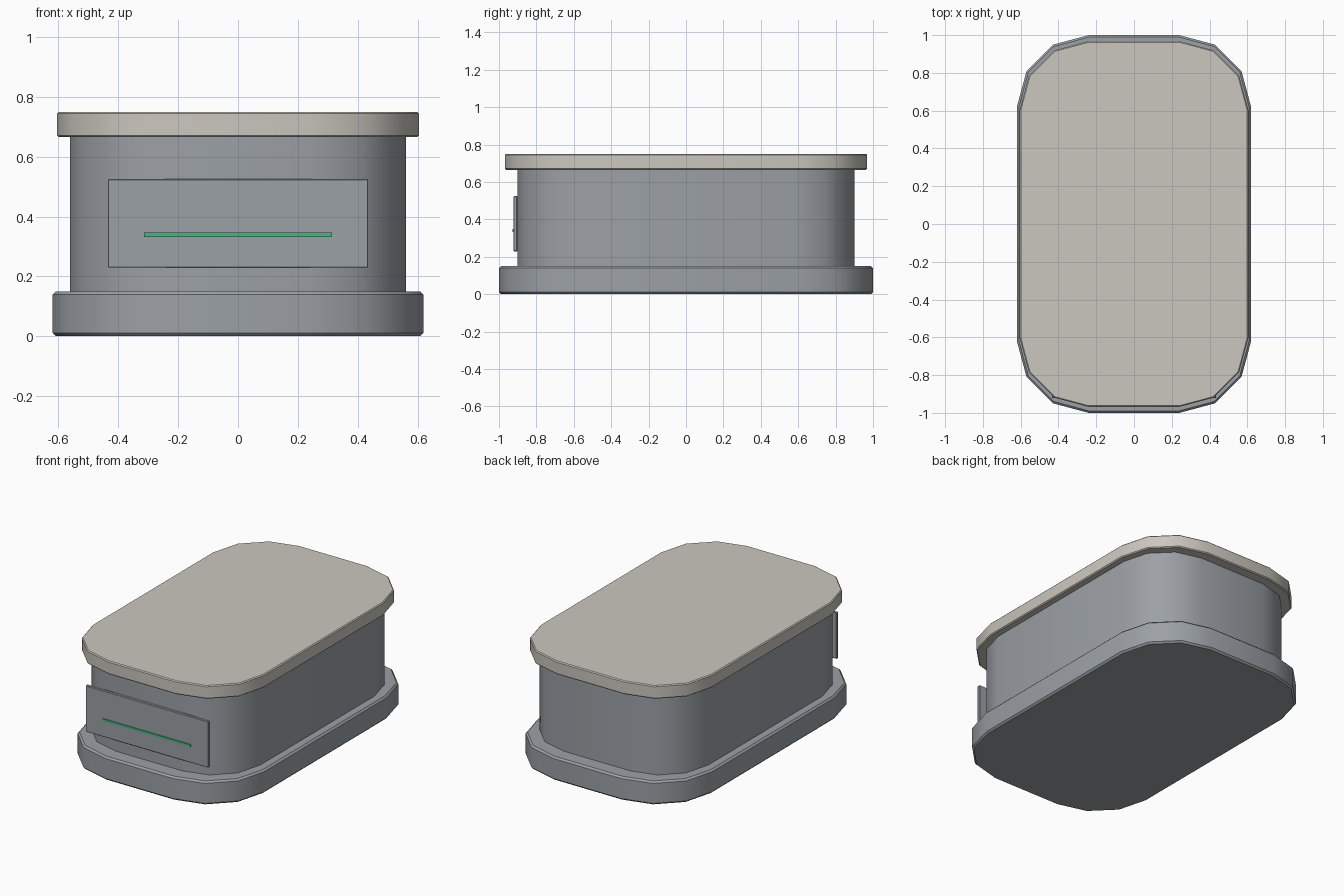
import bpy, bmesh, math

if "Cube" in bpy.data.objects:
    bpy.data.objects.remove(bpy.data.objects["Cube"])


def material(name, rgb):
    m = bpy.data.materials.new(name)
    m.diffuse_color = (*rgb, 1)
    m.use_nodes = True
    m.node_tree.nodes["Principled BSDF"].inputs["Base Color"].default_value = m.diffuse_color
    return m


GREY = material("cool grey", (0.33, 0.355, 0.38))
CREAM = material("warm light grey", (0.60, 0.57, 0.52))
GREEN = material("green", (0.07, 0.46, 0.22))


def outline(hx, hy, r, seg=3):
    """Rounded rectangle with a few straight segments per corner."""
    pts = []
    for i, (sx, sy) in enumerate([(1, 1), (-1, 1), (-1, -1), (1, -1)]):
        for k in range(seg + 1):
            a = math.pi / 2 * (i + k / seg)
            pts.append((sx * (hx - r) + r * math.cos(a),
                        sy * (hy - r) + r * math.sin(a)))
    return pts


def rounded_slab(name, hx, hy, r, z0, z1, bevel, mat):
    """Stack of outlines, chamfered at top and bottom, with end caps."""
    if bevel:
        levels = [(z0, bevel), (z0 + bevel, 0), (z1 - bevel, 0), (z1, bevel)]
    else:
        levels = [(z0, 0), (z1, 0)]
    bm = bmesh.new()
    rings = [[bm.verts.new((x, y, z)) for x, y in outline(hx - d, hy - d, r - d)]
             for z, d in levels]
    n = len(rings[0])
    for a, b in zip(rings, rings[1:]):
        for i in range(n):
            j = (i + 1) % n
            bm.faces.new((a[i], a[j], b[j], b[i]))
    bm.faces.new(rings[0][::-1])
    bm.faces.new(rings[-1])
    finish(name, bm, mat, True)


def box(name, lo, hi, bevel, mat):
    bm = bmesh.new()
    bmesh.ops.create_cube(bm, size=1)
    for v in bm.verts:
        v.co = [lo[i] + (v.co[i] + 0.5) * (hi[i] - lo[i]) for i in range(3)]
    if bevel:
        bmesh.ops.bevel(bm, geom=bm.edges[:], offset=bevel, segments=1, affect='EDGES')
    finish(name, bm, mat, False)


def finish(name, bm, mat, smooth):
    bmesh.ops.recalc_face_normals(bm, faces=bm.faces[:])
    me = bpy.data.meshes.new(name)
    bm.to_mesh(me)
    bm.free()
    me.materials.append(mat)
    ob = bpy.data.objects.new(name, me)
    bpy.context.collection.objects.link(ob)
    if smooth:
        bpy.ops.object.select_all(action='DESELECT')
        ob.select_set(True)
        bpy.context.view_layer.objects.active = ob
        bpy.ops.object.shade_smooth_by_angle(angle=math.radians(40))


# Main stacked parts
rounded_slab("base", 0.62, 1.0, 0.38, 0.0, 0.15, 0.011, GREY)
rounded_slab("body", 0.562, 0.902, 0.325, 0.15, 0.665, 0, GREY)
rounded_slab("lid", 0.605, 0.968, 0.365, 0.665, 0.75, 0.006, CREAM)

# Front panel and its light strip
box("front_panel", (-0.435, -0.922, 0.229), (0.435, -0.902, 0.525), 0.003, GREY)
box("light_strip", (-0.314, -0.928, 0.332), (0.314, -0.92, 0.347), 0, GREEN)
